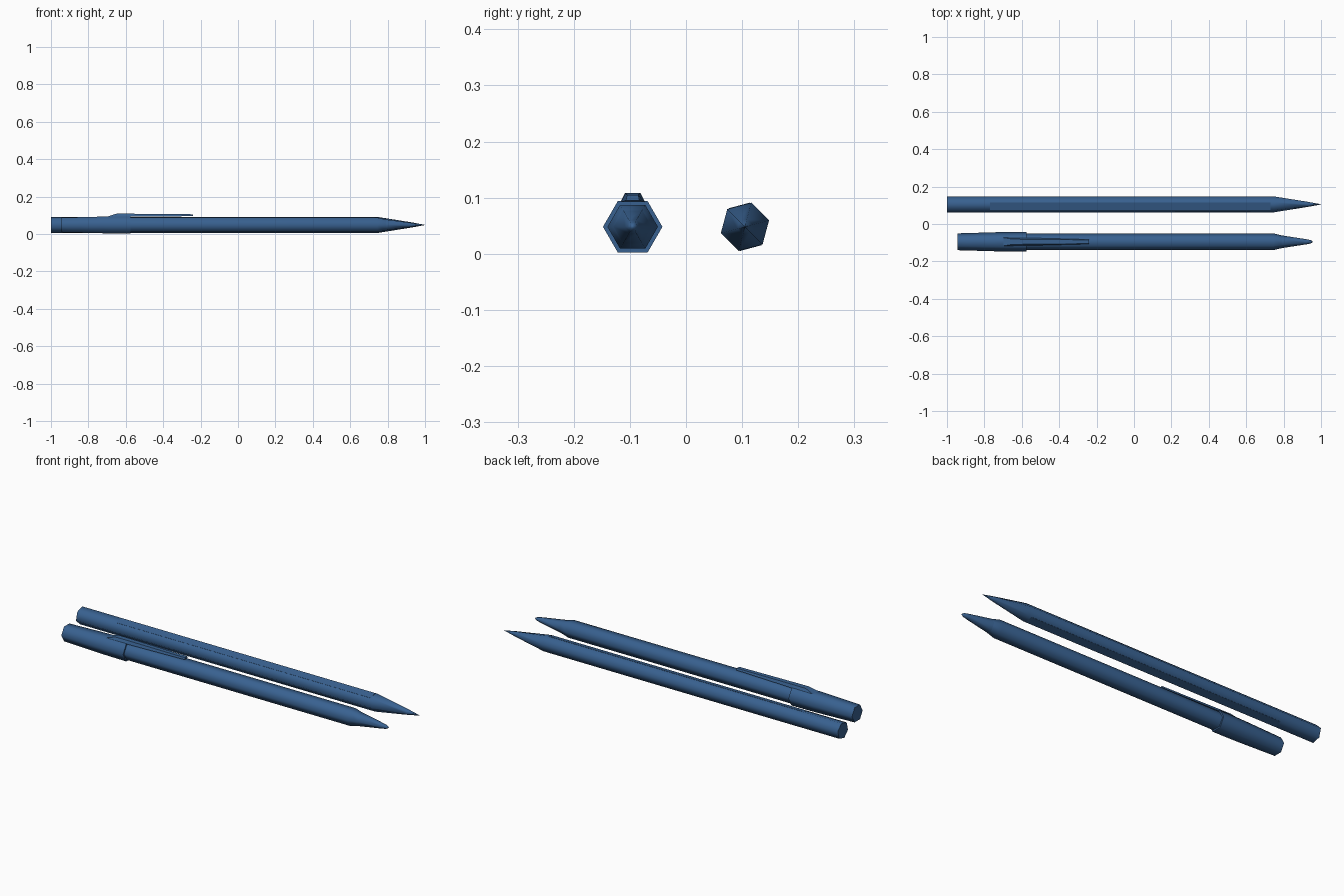
import bpy, bmesh, math

if "Cube" in bpy.data.objects:
    bpy.data.objects.remove(bpy.data.objects["Cube"])

blue = bpy.data.materials.new("blue_lacquer")
blue.diffuse_color = (0.04, 0.12, 0.28, 1)
blue.use_nodes = True
blue.node_tree.nodes["Principled BSDF"].inputs["Base Color"].default_value = blue.diffuse_color


def finish(name, bm, smooth=True):
    bmesh.ops.recalc_face_normals(bm, faces=bm.faces)
    me = bpy.data.meshes.new(name)
    bm.to_mesh(me)
    bm.free()
    me.materials.append(blue)
    ob = bpy.data.objects.new(name, me)
    bpy.context.collection.objects.link(ob)
    if smooth:
        bpy.ops.object.select_all(action='DESELECT')
        ob.select_set(True)
        bpy.context.view_layer.objects.active = ob
        bpy.ops.object.shade_smooth_by_angle(angle=math.radians(65))
    return ob


def loft(name, rings, smooth=True):
    """Skin a list of closed rings of points and cap both ends."""
    bm = bmesh.new()
    loops = [[bm.verts.new(p) for p in ring] for ring in rings]
    for a, b in zip(loops, loops[1:]):
        for i in range(len(a)):
            j = (i + 1) % len(a)
            bm.faces.new((a[i], a[j], b[j], b[i]))
    bm.faces.new(loops[0])
    bm.faces.new(loops[-1])
    return finish(name, bm, smooth)


def hex_rod(name, y, z, turn, profile):
    """Six-sided rod along x from (x, radius) stations."""
    angles = [math.radians(turn + 60 * k) for k in range(6)]
    return loft(name, [[(x, y + r * math.cos(a), z + r * math.sin(a)) for a in angles]
                       for x, r in profile])


# Pencil: hexagonal shaft with sharpened point
PY, PZ, PR = 0.105, 0.048, 0.0445
hex_rod("pencil_shaft", PY, PZ, 15, [(-1, PR), (0.745, PR), (0.93, 0.014)])
hex_rod("pencil_lead", PY, PZ, 15, [(0.93, 0.014), (1.0, 0.0006)])

# Thin flat strips on two opposite pencil faces
for side, mid in (("upper", 105), ("lower", 285)):
    a = math.radians(mid)
    n, t = (math.cos(a), math.sin(a)), (-math.sin(a), math.cos(a))
    d = PR * math.cos(math.radians(30))
    def strip_ring(x):
        return [(x, PY + n[0] * (d + h) + t[0] * w, PZ + n[1] * (d + h) + t[1] * w)
                for w, h in ((-0.02, 0), (0.02, 0), (0.02, 0.0008), (-0.02, 0.0008))]
    loft(side + "_strip", [strip_ring(-0.77), strip_ring(0.73)], False)

# Pen: barrel with stepped nib
NY, NZ = -0.095, 0.048
hex_rod("pen_barrel", NY, NZ, 0, [(-0.62, 0.045), (0.745, 0.045), (0.79, 0.034)])
hex_rod("pen_nib", NY, NZ, 0, [(0.79, 0.034), (0.92, 0.014), (0.945, 0.009), (0.955, 0.003)])

# Pen cap flaring toward its mouth
hex_rod("pen_cap", NY, NZ, 0, [(-0.945, 0.045), (-0.84, 0.048), (-0.72, 0.0515), (-0.575, 0.053)])


# Clip: ramped root on the cap, then a tapering tongue over the barrel
def clip_ring(x, bottom, top, w_bottom, w_top):
    return [(x, NY - w_bottom, bottom), (x, NY + w_bottom, bottom),
            (x, NY + w_top, top), (x, NY - w_top, top)]


loft("pen_clip", [clip_ring(-0.70, 0.088, 0.092, 0.024, 0.022),
                  clip_ring(-0.65, 0.088, 0.108, 0.024, 0.014),
                  clip_ring(-0.575, 0.092, 0.108, 0.021, 0.013),
                  clip_ring(-0.24, 0.095, 0.105, 0.012, 0.010)], False)
